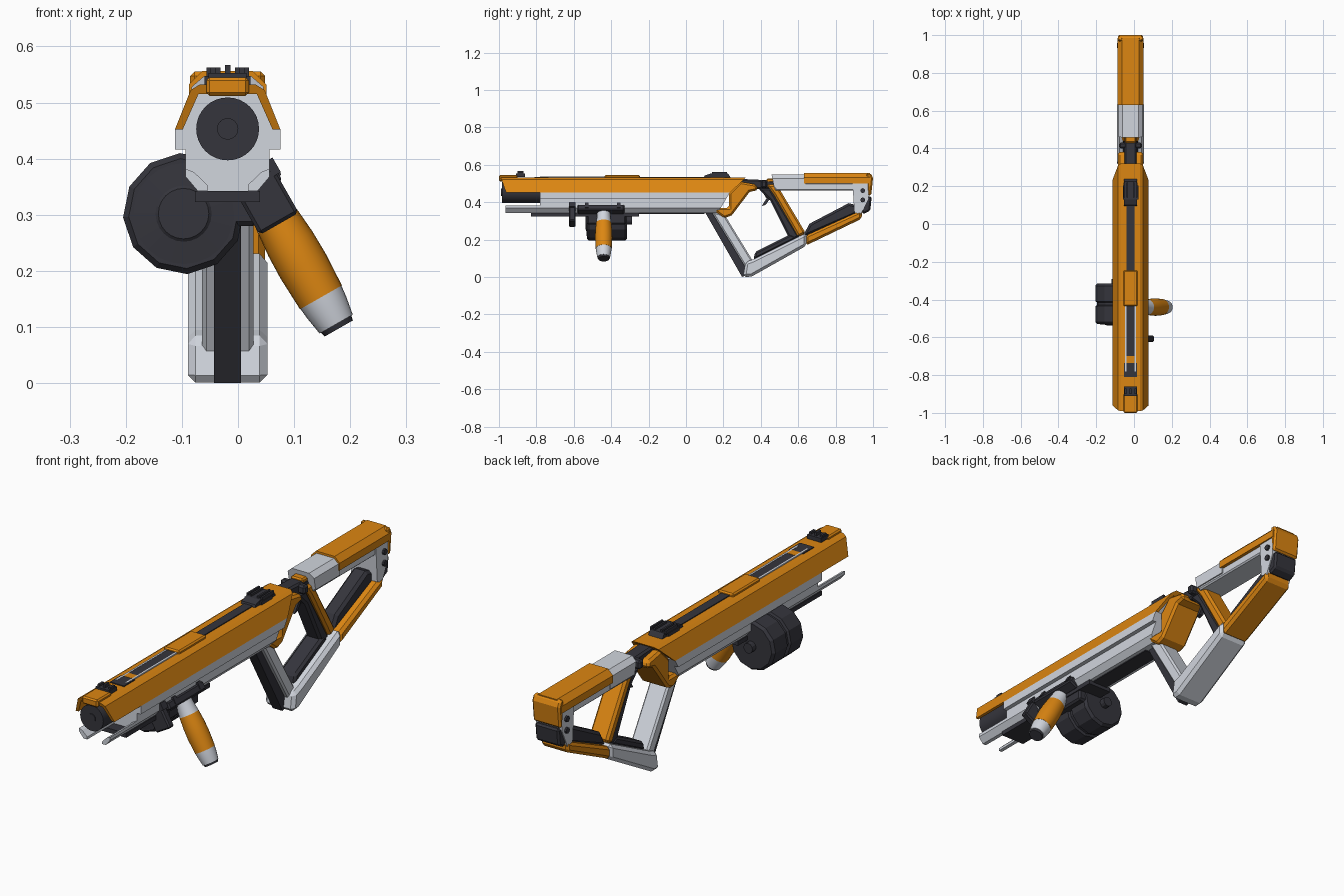
import bpy, bmesh, math
from mathutils import Matrix, Vector

if "Cube" in bpy.data.objects:
    bpy.data.objects.remove(bpy.data.objects["Cube"])

CX = -0.0185          # centre line of the main body
TILT = math.radians(-29.7)


def mat(name, rgb):
    m = bpy.data.materials.new(name)
    m.diffuse_color = (*rgb, 1)
    m.use_nodes = True
    m.node_tree.nodes["Principled BSDF"].inputs["Base Color"].default_value = m.diffuse_color
    return m


ORANGE = mat("orange", (0.72, 0.24, 0.006))
DARK = mat("dark", (0.035, 0.035, 0.045))
WHITE = mat("white", (0.64, 0.67, 0.73))


def finish(name, bm, m, bevel=0, smooth=False):
    bmesh.ops.recalc_face_normals(bm, faces=bm.faces)
    me = bpy.data.meshes.new(name)
    bm.to_mesh(me)
    bm.free()
    ob = bpy.data.objects.new(name, me)
    bpy.context.collection.objects.link(ob)
    me.materials.append(m)
    if bevel:
        b = ob.modifiers.new("bevel", 'BEVEL')
        b.width, b.segments, b.limit_method = bevel, 1, 'ANGLE'
        b.angle_limit = math.radians(50)
    if smooth:
        bpy.ops.object.select_all(action='DESELECT')
        ob.select_set(True)
        bpy.context.view_layer.objects.active = ob
        bpy.ops.object.shade_smooth_by_angle(angle=math.radians(35))
    return ob


def loft(name, a, b, m, bevel=0):
    """Solid between two matching outlines."""
    bm = bmesh.new()
    va, vb = [[bm.verts.new(p) for p in ring] for ring in (a, b)]
    n = len(a)
    for i in range(n):
        j = (i + 1) % n
        bm.faces.new((va[i], va[j], vb[j], vb[i]))
    bm.faces.new(va)
    bm.faces.new(vb)
    return finish(name, bm, m, bevel)


def along(name, pts, y0, y1, m, s0=0, s1=0, zr=0.46):
    """Cross-section (x, z) run along y; ends slant by s0 / s1 with height."""
    return loft(name, [(CX + x, y0 + s0 * (z - zr), z) for x, z in pts],
                [(CX + x, y1 + s1 * (z - zr), z) for x, z in pts], m)


def sym(half):
    return half + [(-x, z) for x, z in reversed(half)]


def plate(name, pts, hw, m, bevel=0, cx=CX):
    """Side outline (y, z) given thickness across x."""
    return loft(name, [(cx - hw, y, z) for y, z in pts],
                [(cx + hw, y, z) for y, z in pts], m, bevel)


def box(name, x, y, z, m, bevel=0):
    return plate(name, [(y[0], z[0]), (y[1], z[0]), (y[1], z[1]), (y[0], z[1])],
                 (x[1] - x[0]) / 2, m, bevel, (x[0] + x[1]) / 2)


def cbox(name, hw, y, z, m, bevel=0):
    return box(name, (CX - hw, CX + hw), y, z, m, bevel)


def lathe(name, prof, origin, axis, m, n=12, phase=0, smooth=False):
    """Turned solid: (radius, distance) stations along an axis."""
    bm = bmesh.new()
    q = Vector((0, 0, 1)).rotation_difference(Vector(axis).normalized())
    rings = []
    for r, t in prof:
        rings.append([bm.verts.new(Vector(origin) + q @ Vector((
            r * math.cos(phase + math.tau * i / n), r * math.sin(phase + math.tau * i / n), t)))
            for i in range(n)])
    for a, b in zip(rings, rings[1:]):
        for i in range(n):
            bm.faces.new((a[i], a[(i + 1) % n], b[(i + 1) % n], b[i]))
    bm.faces.new(rings[0])
    bm.faces.new(rings[-1])
    return finish(name, bm, m, smooth=smooth)


# Upper shell: hollow orange hood with slanted ends
outer = sym([(0.094, 0.452), (0.066, 0.522), (0.050, 0.532)])
inner = sym([(0.080, 0.452), (0.052, 0.515)])
along("upper_shell", outer + inner[::-1], -0.965, 0.245, ORANGE, -0.35, 1.05)
along("shell_core", inner, -0.78, 0.235, WHITE, 0, 1.0)
cbox("front_nib", 0.038, (-1.0, -0.90), (0.512, 0.545), ORANGE, 0.006)

# Lower receiver and the two forward prongs
along("lower_receiver", sym([(0.094, 0.452), (0.094, 0.416), (0.075, 0.416),
                             (0.075, 0.368), (0.053, 0.342)]), -0.78, 0.24, WHITE, 0, 0.6)
prong = [(0.075, 0.382), (0.075, 0.368), (0.053, 0.342), (0.036, 0.342), (0.036, 0.353), (0.060, 0.376)]
for side, s in (("right", 1), ("left", -1)):
    along(side + "_prong", [(s * x, z) for x, z in prong], -0.965, -0.77, WHITE)
cbox("underside_channel", 0.037, (-0.78, 0.10), (0.338, 0.353), DARK)
cbox("under_rail", 0.058, (-0.83, -0.25), (0.323, 0.342), DARK)

# Barrel with stepped bore
lathe("barrel", [(0.056, 0), (0.056, 0.25)], (CX, -0.985, 0.453), (0, 1, 0), DARK, 32, smooth=True)
lathe("bore_ring", [(0.019, 0), (0.019, 0.02)], (CX, -0.988, 0.453), (0, 1, 0), DARK, 24, smooth=True)

# Top strip, pad and sights
cbox("top_strip", 0.020, (-0.70, 0.12), (0.525, 0.536), DARK)
for i, s in enumerate((-1, 1)):
    box("strip_edge_%d" % i, (CX + s * 0.024 - 0.004, CX + s * 0.024 + 0.004),
        (-0.78, -0.43), (0.525, 0.537), WHITE)
cbox("top_pad", 0.038, (-0.435, -0.245), (0.525, 0.545), ORANGE, 0.006)
cbox("strip_stop", 0.020, (-0.735, -0.70), (0.525, 0.537), ORANGE)
cbox("strip_front_block", 0.034, (-0.81, -0.735), (0.525, 0.536), DARK)
plate("rear_sight_base", [(0.095, 0.53), (0.24, 0.53), (0.225, 0.553), (0.13, 0.553), (0.10, 0.543)],
      0.034, DARK)
cbox("rear_sight_bar", 0.041, (0.13, 0.205), (0.53, 0.547), DARK)
for i, x in enumerate((-0.034, -0.017, 0.017, 0.034)):
    box("sight_tooth_%d" % i, (CX + x - 0.004, CX + x + 0.004), (0.14, 0.22), (0.545, 0.562), DARK)
cbox("front_sight_base", 0.034, (-0.91, -0.86), (0.535, 0.553), DARK)
for i, x in enumerate((-0.026, 0, 0.026)):
    box("front_sight_post_%d" % i, (CX + x - 0.005, CX + x + 0.005), (-0.90, -0.87),
        (0.55, 0.567 if x == 0 else 0.562), DARK)

# Drum magazine: two twelve-sided halves with a waist, hubs and feed block
DX, DZ = -0.097, 0.302
ph = math.radians(-3.5)
lathe("drum", [(0.098, 0), (0.108, 0.012), (0.108, 0.095), (0.098, 0.10), (0.098, 0.115),
               (0.108, 0.12), (0.108, 0.203), (0.098, 0.215)], (DX, -0.53, DZ), (0, 1, 0), DARK, 12, ph)
lathe("drum_front_cap", [(0.045, 0), (0.050, 0.004), (0.090, 0.008), (0.090, 0.02)],
      (DX, -0.538, DZ), (0, 1, 0), DARK, 24)
lathe("drum_rear_hub", [(0.022, 0), (0.022, 0.03)], (DX, -0.32, DZ), (0, 1, 0), DARK, 12)
box("drum_feed_block", (-0.08, 0.035), (-0.53, -0.32), (0.28, 0.345), DARK, 0.008)

# Tilted side foregrip
GO = (0.071, -0.44, 0.2875)
GA = (math.sin(-TILT), 0, -math.cos(TILT))
for nm, prof, m in (
        ("foregrip_collar", [(0.034, -0.10), (0.036, -0.04), (0.041, 0)], WHITE),
        ("foregrip_sleeve", [(0.041, 0), (0.045, 0.045), (0.046, 0.09), (0.043, 0.155)], ORANGE),
        ("foregrip_end", [(0.042, 0.155), (0.040, 0.175), (0.034, 0.21)], WHITE),
        ("foregrip_tip", [(0.031, 0.21), (0.029, 0.219)], DARK)):
    lathe(nm, prof, GO, GA, m, 24, smooth=True)


def tilted(name, size, centre, m, bevel=0):
    h = [s / 2 for s in size]
    ob = box(name, (-h[0], h[0]), (-h[1], h[1]), (-h[2], h[2]), m, bevel)
    ob.matrix_world = Matrix.Translation(centre) @ Matrix.Rotation(TILT, 4, 'Y')


tilted("bracket_front_plate", (0.08, 0.034, 0.095), (0.05, -0.608, 0.325), DARK, 0.006)
tilted("bracket_rail", (0.05, 0.25, 0.034), (0.050, -0.455, 0.362), DARK, 0.006)
for i, y in enumerate((-0.53, -0.36)):
    tilted("bracket_lug_%d" % i, (0.018, 0.02, 0.03), (0.062, y, 0.380), DARK)
tilted("bracket_knob", (0.016, 0.034, 0.03), (0.062, -0.608, 0.385), DARK)

# Trigger housing, neck and trigger
plate("trigger_housing", [(0.13, 0.37), (0.205, 0.315), (0.245, 0.33), (0.34, 0.455), (0.385, 0.465),
                          (0.375, 0.495), (0.29, 0.51), (0.23, 0.45), (0.23, 0.37)], 0.066, ORANGE, 0.01)
plate("neck", [(0.28, 0.47), (0.50, 0.47), (0.50, 0.515), (0.28, 0.525)], 0.032, DARK, 0.008)
cbox("neck_ring", 0.060, (0.40, 0.432), (0.476, 0.515), DARK, 0.008)
cbox("neck_cover", 0.030, (0.43, 0.50), (0.50, 0.527), ORANGE, 0.006)
plate("trigger", [(0.40, 0.47), (0.44, 0.47), (0.45, 0.42), (0.425, 0.385), (0.405, 0.38), (0.43, 0.42)],
      0.010, DARK)

# Open handle frame
plate("handle_front_ridge", [(0.10, 0.35), (0.155, 0.35), (0.345, 0.02), (0.30, 0.0)], 0.024, DARK)
plate("handle_front_strut", [(0.135, 0.35), (0.205, 0.335), (0.355, 0.09), (0.34, 0.015)],
      0.046, WHITE, 0.008)
plate("handle_bottom", [(0.305, 0.0), (0.35, 0.002), (0.645, 0.168), (0.645, 0.237), (0.36, 0.095), (0.318, 0.08)],
      0.071, WHITE, 0.014)
plate("handle_inner_pad", [(0.36, 0.09), (0.60, 0.21), (0.56, 0.23), (0.37, 0.135)], 0.040, DARK, 0.01)
plate("grip_front", [(0.385, 0.475), (0.45, 0.475), (0.61, 0.21), (0.555, 0.20), (0.45, 0.41)],
      0.036, DARK, 0.010)
plate("grip_back_strut", [(0.43, 0.495), (0.485, 0.495), (0.64, 0.235), (0.60, 0.215), (0.47, 0.44)],
      0.046, ORANGE, 0.010)

# Stock: top beam, lower strut and butt
beam = sym([(0.064, 0.475), (0.064, 0.528), (0.042, 0.547)])
along("stock_sleeve", beam, 0.475, 0.64, WHITE, -0.2, 0)
cbox("stock_under_strip", 0.058, (0.475, 0.965), (0.462, 0.503), WHITE, 0.006)
along("stock_cover", sym([(0.069, 0.50), (0.069, 0.532), (0.045, 0.556)]), 0.63, 0.985, ORANGE)
plate("stock_end_cap", [(0.965, 0.555), (0.988, 0.555), (1.0, 0.53), (0.99, 0.435), (0.972, 0.435)],
      0.067, ORANGE, 0.008)
plate("butt_plate", [(0.89, 0.50), (0.975, 0.50), (0.975, 0.42), (0.935, 0.335), (0.90, 0.345)],
      0.063, WHITE)
plate("butt_pad", [(0.92, 0.43), (0.993, 0.43), (0.985, 0.355), (0.945, 0.335)], 0.058, DARK, 0.008)
for side, s in (("right", 1), ("left", -1)):
    for i, z in enumerate((0.462, 0.412)):
        lathe("%s_bolt_%d" % (side, i), [(0.013, 0), (0.013, 0.014)], (CX + s * 0.058, 0.945, z),
              (s, 0, 0), DARK, 8)
plate("stock_lower_strut", [(0.64, 0.168), (0.94, 0.312), (0.94, 0.358), (0.64, 0.222)],
      0.067, ORANGE, 0.012)
plate("stock_inner_cushion", [(0.62, 0.21), (0.93, 0.345), (0.91, 0.385), (0.87, 0.395), (0.66, 0.285)],
      0.036, DARK, 0.012)
